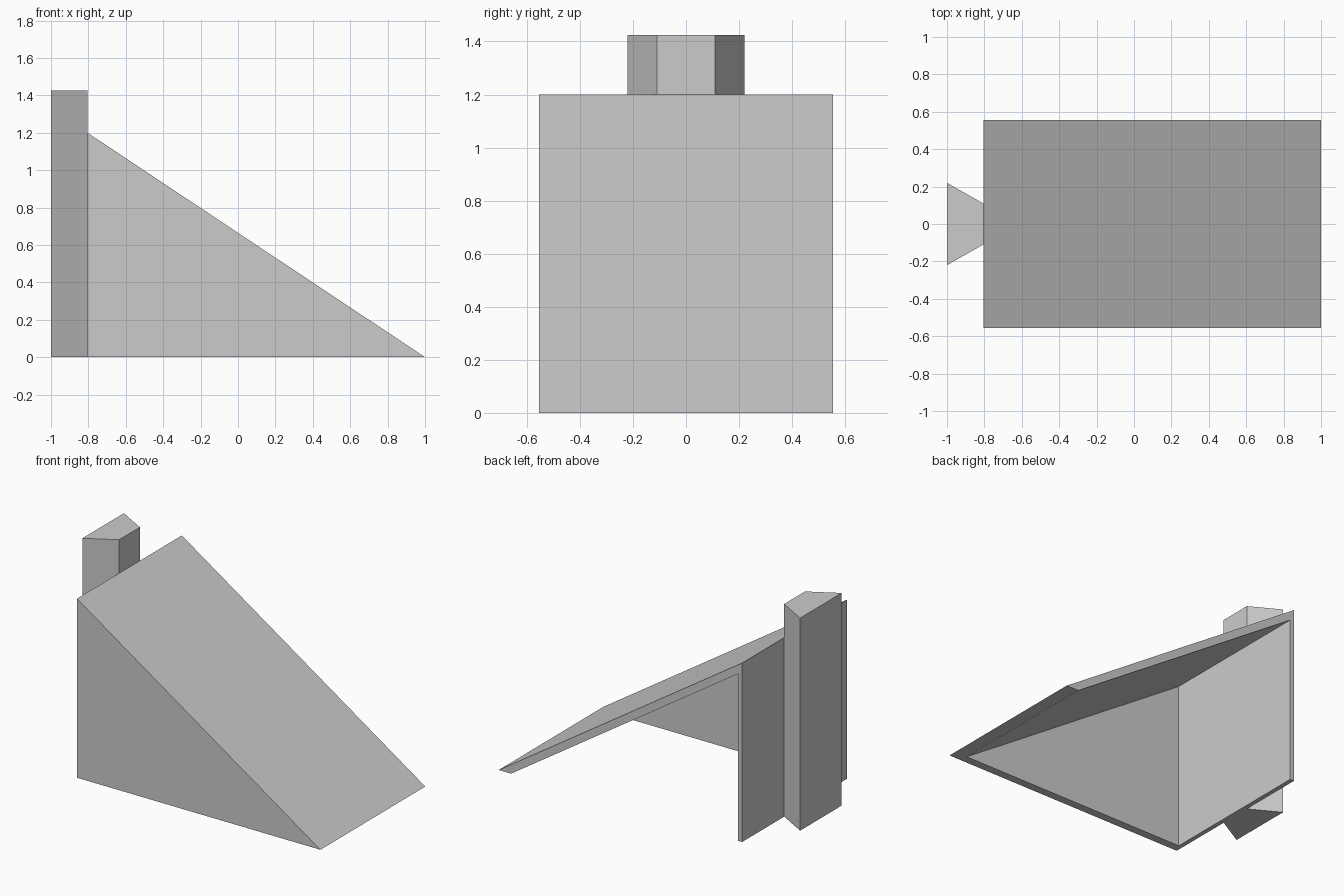
import bpy
import bmesh
from mathutils import Vector

if "Cube" in bpy.data.objects:
    bpy.data.objects.remove(bpy.data.objects["Cube"])

grey = bpy.data.materials.new("plain grey")
grey.diffuse_color = (0.6, 0.6, 0.6, 1)
grey.use_nodes = True
grey.node_tree.nodes["Principled BSDF"].inputs["Base Color"].default_value = grey.diffuse_color


def prism(name, profile, offset):
    """Extrude a flat outline along offset into a closed solid."""
    bm = bmesh.new()
    face = bm.faces.new([bm.verts.new(p) for p in profile])
    ext = bmesh.ops.extrude_face_region(bm, geom=[face], use_keep_orig=True)
    moved = [g for g in ext["geom"] if isinstance(g, bmesh.types.BMVert)]
    bmesh.ops.translate(bm, verts=moved, vec=Vector(offset))
    bmesh.ops.recalc_face_normals(bm, faces=bm.faces)
    mesh = bpy.data.meshes.new(name)
    bm.to_mesh(mesh)
    bm.free()
    mesh.materials.append(grey)
    obj = bpy.data.objects.new(name, mesh)
    bpy.context.collection.objects.link(obj)
    return obj


BACK, TIP, HALF, TOP = -0.805, 1.0, 0.555, 1.2
WALL, SIDE, RUN = 0.03, 0.055, 0.092   # wall, side panel, slope thickness along x
PITCH = TOP / (TIP - BACK)

# Wedge shell, with its hollow open below and at the rear side
shell = prism("wedge_shell",
              [(BACK, -HALF, 0), (TIP, -HALF, 0), (BACK, -HALF, TOP)],
              (0, 2 * HALF, 0))

# Hollow cutter: the same slope moved inward, overshooting the open sides
x0, x1, low = BACK + WALL, TIP - RUN, -0.1
hollow = prism("hollow_cutter",
               [(x0, SIDE - HALF, low), (x1 - low / PITCH, SIDE - HALF, low),
                (x0, SIDE - HALF, (x1 - x0) * PITCH)],
               (0, 2 * HALF, 0))
hollow.hide_render = True
hollow.hide_viewport = True
cut = shell.modifiers.new("hollow", 'BOOLEAN')
cut.operation = 'DIFFERENCE'
cut.solver = 'EXACT'
cut.object = hollow

# Dovetail post behind the upright wall
prism("dovetail_post",
      [(-1, -0.22, 0), (BACK, -0.11, 0), (BACK, 0.11, 0), (-1, 0.22, 0)],
      (0, 0, 1.425))
